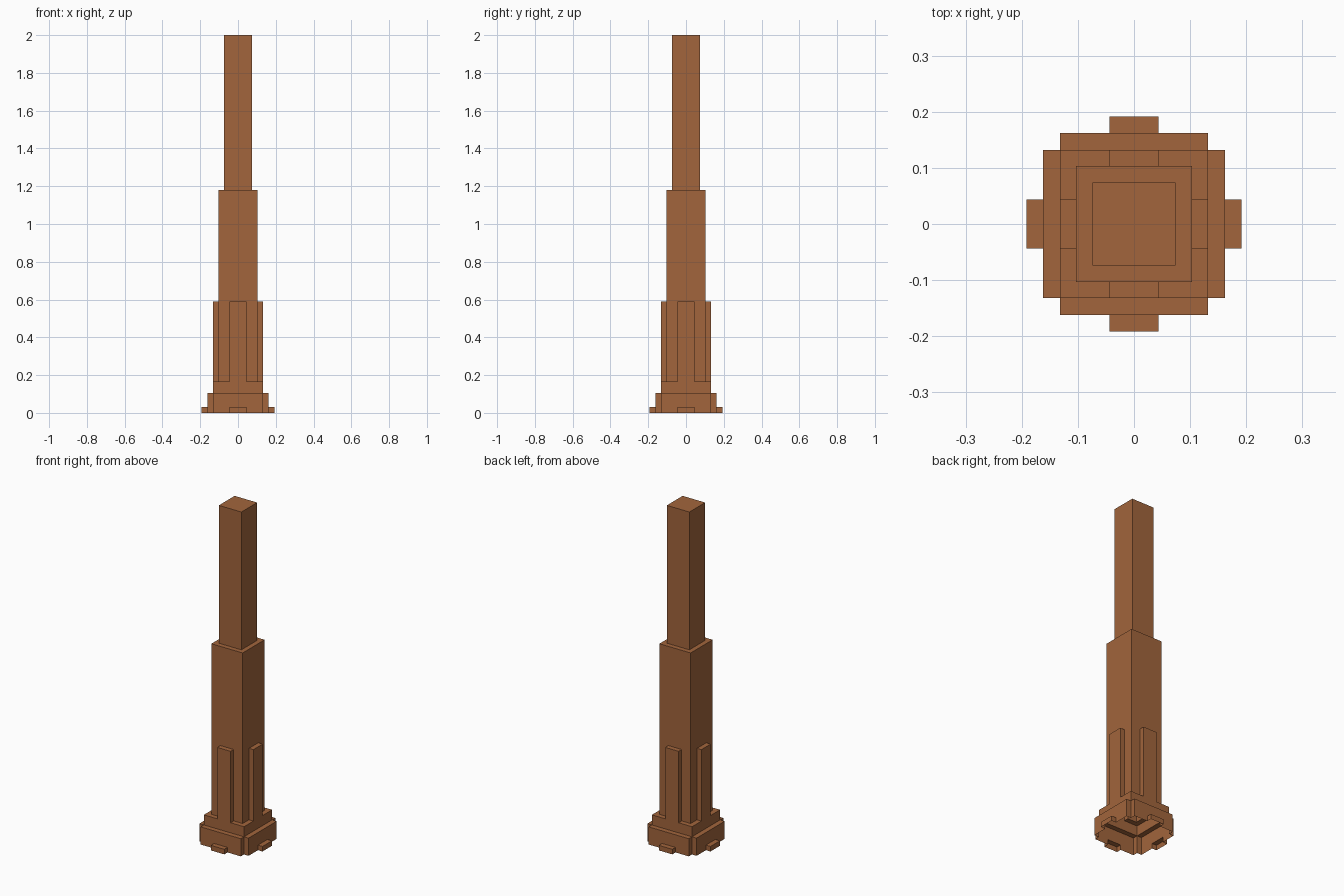
import bpy
import bmesh

if "Cube" in bpy.data.objects:
    bpy.data.objects.remove(bpy.data.objects["Cube"])

wood = bpy.data.materials.new("brown_wood")
wood.diffuse_color = (0.36, 0.13, 0.045, 1)
wood.use_nodes = True
wood.node_tree.nodes["Principled BSDF"].inputs["Base Color"].default_value = wood.diffuse_color

# Tiers of the hollow, open-bottomed tower: name, height, footprints as (half x, half y)
R = [0.044, 0.074, 0.103, 0.132, 0.162, 0.192]
TIERS = [
    ("upper_shaft", 2.0, [(R[1], R[1])]),
    ("lower_shaft", 1.18, [(R[2], R[2])]),
    ("buttresses", 0.59, [(R[0], R[3]), (R[3], R[0])]),
    ("plinth", 0.165, [(R[3], R[3])]),
    ("base_steps", 0.105, [(R[4], R[3]), (R[3], R[4])]),
    ("feet", 0.03, [(R[0], R[5]), (R[5], R[0])]),
]
GRID = [-r for r in reversed(R)] + R
CELLS = range(len(GRID) - 1)


def tier_at(i, j):
    """Tallest tier covering a grid cell, or None outside the tower."""
    if i not in CELLS or j not in CELLS:
        return None
    x = abs(GRID[i] + GRID[i + 1]) / 2
    y = abs(GRID[j] + GRID[j + 1]) / 2
    for tier in TIERS:
        if any(x < hx and y < hy for hx, hy in tier[2]):
            return tier
    return None


def build_tier(tier):
    """Top surface of one tier plus its walls down to the lower neighbours."""
    name, top, _ = tier
    bm = bmesh.new()

    def face(points):
        bm.faces.new([bm.verts.new(p) for p in points])

    for i in CELLS:
        for j in CELLS:
            if tier_at(i, j) is not tier:
                continue
            x0, x1, y0, y1 = GRID[i], GRID[i + 1], GRID[j], GRID[j + 1]
            corners = [(x0, y0), (x1, y0), (x1, y1), (x0, y1)]
            face([(x, y, top) for x, y in corners])
            for k, (di, dj) in enumerate([(0, -1), (1, 0), (0, 1), (-1, 0)]):
                other = tier_at(i + di, j + dj)
                low = other[1] if other else 0.0
                if low < top:
                    a, b = corners[k], corners[(k + 1) % 4]
                    face([(*a, low), (*b, low), (*b, top), (*a, top)])

    # Join the cells and merge coplanar faces
    bmesh.ops.remove_doubles(bm, verts=bm.verts[:], dist=0.0001)
    bmesh.ops.dissolve_limit(bm, angle_limit=0.01, verts=bm.verts[:], edges=bm.edges[:])
    mesh = bpy.data.meshes.new(name)
    bm.to_mesh(mesh)
    bm.free()
    mesh.materials.append(wood)
    bpy.context.collection.objects.link(bpy.data.objects.new(name, mesh))


for t in TIERS:
    build_tier(t)
